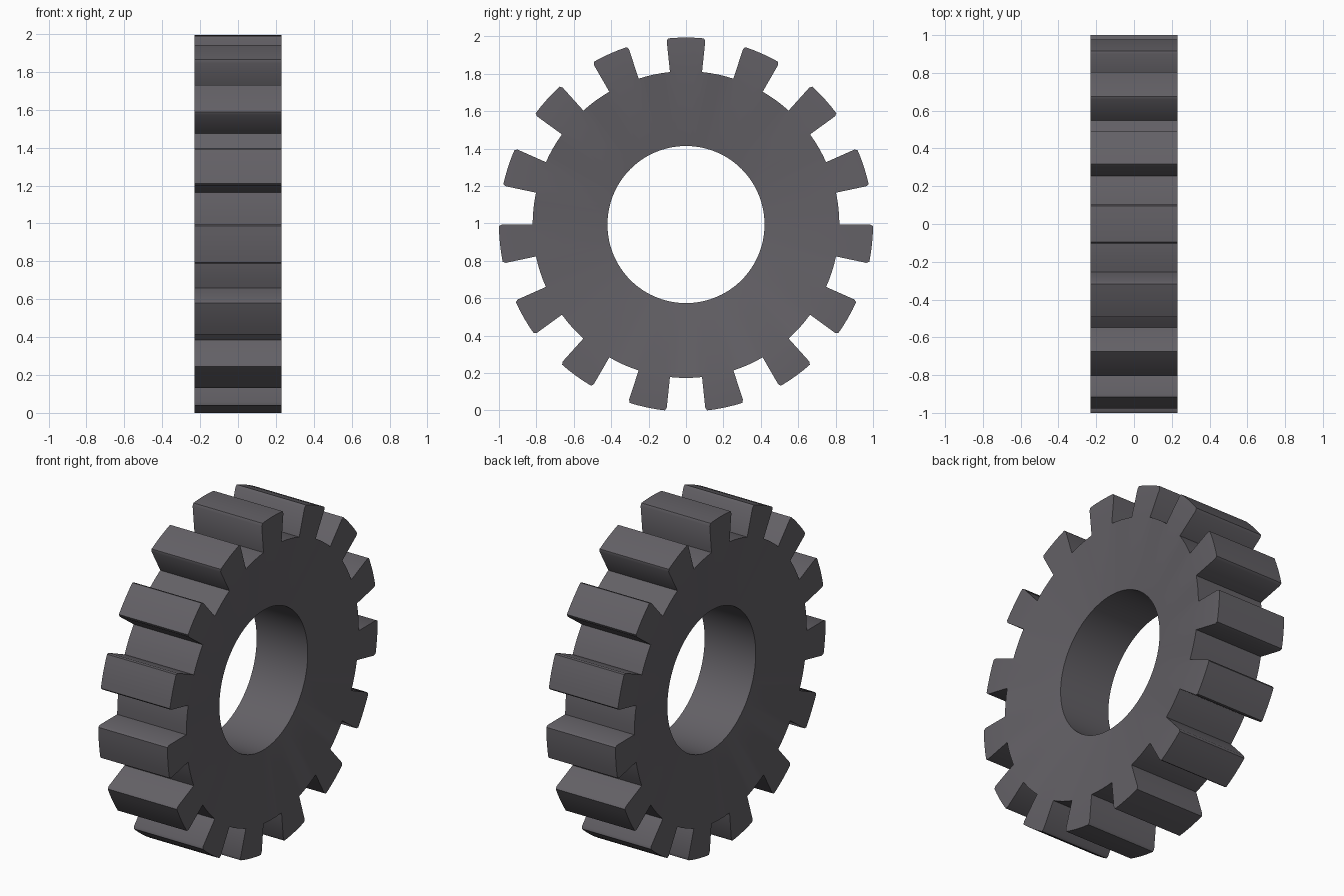
import bpy
import bmesh
from math import sin, cos, radians

if "Cube" in bpy.data.objects:
    bpy.data.objects.remove(bpy.data.objects["Cube"], do_unlink=True)

TEETH = 15
STEP = 3                 # degrees between ring points
HALF_TOOTH = 6           # half the angle a tooth covers
HOLE_R, ROOT_R, TIP_R = 0.42, 0.82, 1.0
RIM_X, BORE_X = 0.23, 0.17   # half widths at the teeth and at the bore
CENTRE_Z = 0.994
COUNT = 360 // STEP

# dark grey metal
metal = bpy.data.materials.new("dark_grey_metal")
colour = (0.125, 0.118, 0.132, 1)
metal.use_nodes = True
metal.diffuse_color = colour
metal.node_tree.nodes["Principled BSDF"].inputs["Base Color"].default_value = colour

bm = bmesh.new()

# Tooth outline with slightly eased tip corners
tip_shape = [(0.985, 6), (TIP_R, 5.5), (TIP_R, 3), (TIP_R, 0),
             (TIP_R, -3), (TIP_R, -5.5), (0.985, -6)]


def point(x, radius, degrees):
    """Vertex at an angle measured from the top of the wheel."""
    a = radians(degrees)
    return bm.verts.new((x, radius * sin(a), CENTRE_Z + radius * cos(a)))


def build_side(sign):
    """Dished ring and flat tooth faces of one side; returns its bore and outline loops."""
    hole = [point(sign * BORE_X, HOLE_R, i * STEP) for i in range(COUNT)]
    root = [point(sign * RIM_X, ROOT_R, i * STEP) for i in range(COUNT)]
    for i in range(COUNT):
        bm.faces.new((hole[i - 1], hole[i], root[i], root[i - 1]))

    outline = []
    span = HALF_TOOTH // STEP
    pitch = COUNT // TEETH
    for t in range(TEETH):
        middle = t * pitch
        base = [root[(middle + k) % COUNT] for k in range(-span, span + 1)]
        tip = [point(sign * RIM_X, r, middle * STEP + a) for r, a in tip_shape]
        bm.faces.new(base + tip)
        gap = [root[(middle + k) % COUNT] for k in range(span, pitch - span + 1)]
        outline += [base[0]] + tip[::-1] + gap[:-1]
    return hole, outline


# Both sides, joined along the bore and around the teeth
for loop_a, loop_b in zip(build_side(-1), build_side(1)):
    for i in range(len(loop_a)):
        bm.faces.new((loop_a[i - 1], loop_a[i], loop_b[i], loop_b[i - 1]))
bmesh.ops.recalc_face_normals(bm, faces=bm.faces[:])

mesh = bpy.data.meshes.new("gear_wheel")
bm.to_mesh(mesh)
bm.free()
mesh.materials.append(metal)
gear = bpy.data.objects.new("gear_wheel", mesh)
bpy.context.collection.objects.link(gear)

# Smooth bore, dished sides and eased corners, crisp tooth edges
bpy.ops.object.select_all(action='DESELECT')
gear.select_set(True)
bpy.context.view_layer.objects.active = gear
bpy.ops.object.shade_smooth_by_angle(angle=radians(36))
